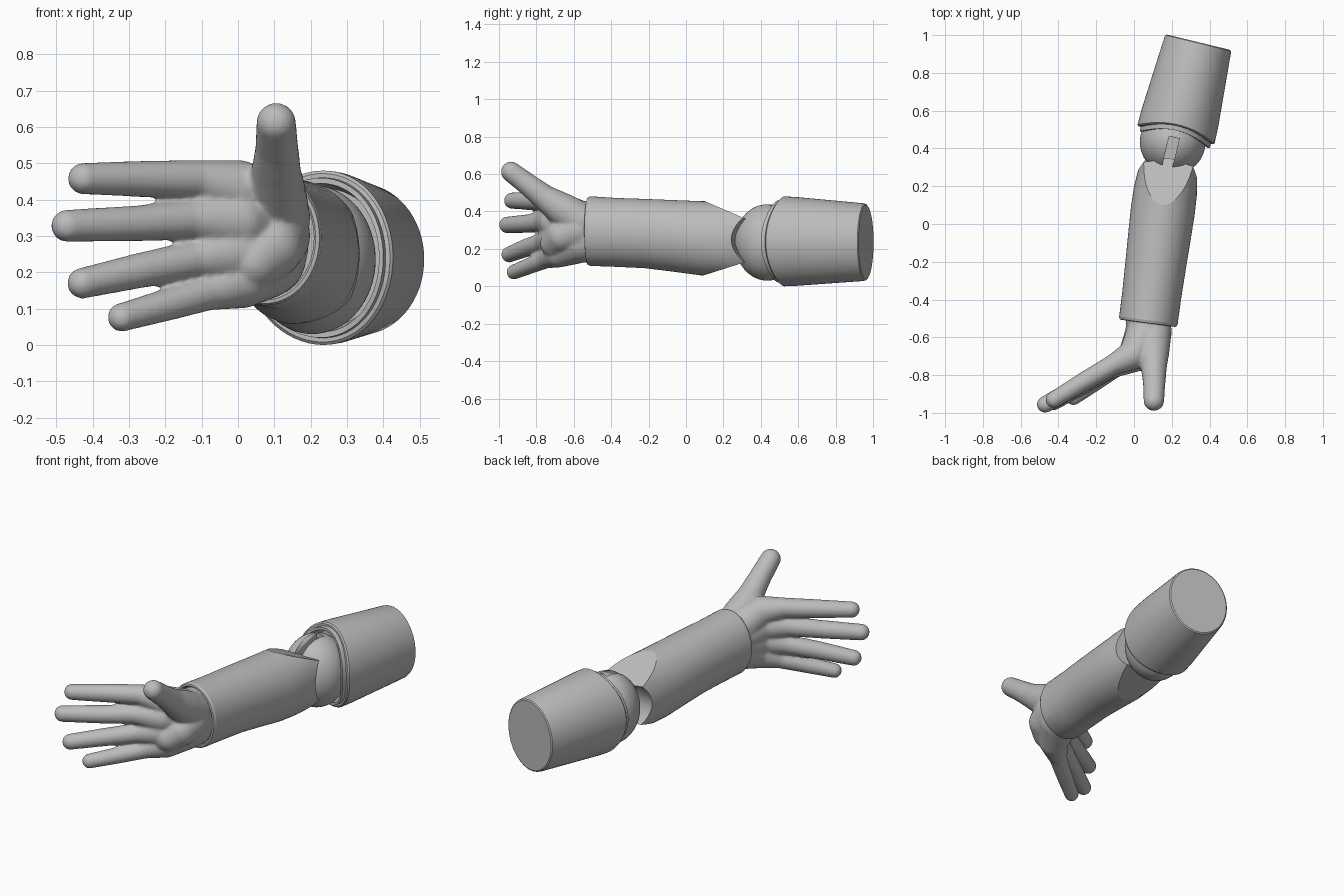
import bpy, bmesh, math
from mathutils import Vector, Matrix

if "Cube" in bpy.data.objects:
    bpy.data.objects.remove(bpy.data.objects["Cube"], do_unlink=True)

grey = bpy.data.materials.new("plain grey")
grey.use_nodes = True
grey.diffuse_color = (0.5, 0.5, 0.5, 1)
grey.node_tree.nodes["Principled BSDF"].inputs["Base Color"].default_value = (0.5, 0.5, 0.5, 1)


def add_object(name, bm, angle=30):
    bmesh.ops.recalc_face_normals(bm, faces=bm.faces)
    mesh = bpy.data.meshes.new(name)
    bm.to_mesh(mesh)
    bm.free()
    mesh.materials.append(grey)
    obj = bpy.data.objects.new(name, mesh)
    bpy.context.collection.objects.link(obj)
    bpy.ops.object.select_all(action="DESELECT")
    obj.select_set(True)
    bpy.context.view_layer.objects.active = obj
    bpy.ops.object.shade_smooth_by_angle(angle=math.radians(angle))
    return obj


def loft(origin, direction, rings, sides=64):
    """Elliptic tube; each ring is (distance, centre z, half width, half height, bow)."""
    axis = Vector((*direction, 0)).normalized()
    across = Vector((axis.y, -axis.x, 0))
    bm = bmesh.new()
    loops = []
    for dist, z, rx, rz, bow in rings:
        loop = []
        for i in range(sides):
            a = math.tau * i / sides
            p = Vector((*origin, z)) + axis * (dist + bow * math.sin(a) ** 2)
            p += across * rx * math.cos(a) + Vector((0, 0, rz * math.sin(a)))
            loop.append(bm.verts.new(p))
        loops.append(loop)
    for lower, upper in zip(loops, loops[1:]):
        for i in range(sides):
            j = (i + 1) % sides
            bm.faces.new((lower[i], lower[j], upper[j], upper[i]))
    for loop, ring in ((loops[0], rings[0]), (loops[-1], rings[-1])):
        hub = bm.verts.new(Vector((*origin, ring[1])) + axis * ring[0])
        for i in range(sides):
            bm.faces.new((loop[i], loop[(i + 1) % sides], hub))
    return bm


# Upper arm: tapered sleeve with an inner lip at the elbow
add_object("upper_arm", loft((0.22, 0.465), (0.236, 0.972), [
    (0.10, 0.24, 0.165, 0.19, 0),
    (-0.02, 0.24, 0.178, 0.205, 0.05),
    (-0.02, 0.24, 0.19, 0.22, 0.05),
    (0.005, 0.24, 0.191, 0.221, 0.05),
    (0.005, 0.24, 0.203, 0.232, 0.05),
    (0.012, 0.24, 0.21, 0.24, 0.05),
    (0.10, 0.24, 0.208, 0.238, 0.02),
    (0.495, 0.236, 0.181, 0.208, 0),
    (0.507, 0.236, 0.178, 0.205, 0),
    (0.512, 0.236, 0.171, 0.198, 0)]))

# Forearm: sleeve with an open wrist and a forked elbow end
bm = loft((0.075, -0.52), (0.13, 0.99), [
    (0.04, 0.295, 0.13, 0.16, 0),
    (0.0, 0.295, 0.135, 0.165, 0),
    (-0.006, 0.295, 0.141, 0.171, 0),
    (-0.004, 0.295, 0.151, 0.181, 0),
    (0.01, 0.295, 0.156, 0.186, 0),
    (0.15, 0.288, 0.157, 0.184, 0),
    (0.30, 0.282, 0.161, 0.185, 0),
    (0.45, 0.27, 0.166, 0.191, 0),
    (0.60, 0.257, 0.17, 0.198, 0),
    (0.70, 0.253, 0.168, 0.2, 0.05),
    (0.79, 0.25, 0.158, 0.2, 0.17)])
for point, normal in (((0, 0.1, 0.455), (0, 0.43, 1)), ((0, 0.1, 0.06), (0, 0.32, -1))):
    cut = bmesh.ops.bisect_plane(bm, geom=bm.verts[:] + bm.edges[:] + bm.faces[:],
                                 plane_co=point, plane_no=normal, clear_outer=True)
    edges = [e for e in cut["geom_cut"] if isinstance(e, bmesh.types.BMEdge)]
    bmesh.ops.contextual_create(bm, geom=edges)
add_object("forearm", bm, 18)

# Elbow joint: ball with a slot cut in its top
bm = bmesh.new()
bmesh.ops.create_uvsphere(bm, u_segments=64, v_segments=32, radius=1,
                          matrix=Matrix.Translation((0.205, 0.435, 0.235))
                          @ Matrix.Diagonal((0.174, 0.174, 0.205, 1)))
elbow = add_object("elbow_joint", bm)
bm = bmesh.new()
bmesh.ops.create_cube(bm, size=1, matrix=Matrix.Translation((0.193, 0.375, 0.42))
                      @ Matrix.Rotation(-0.24, 4, "Z") @ Matrix.Diagonal((0.055, 0.17, 0.24, 1)))
cutter = add_object("slot_cutter", bm)
cutter.hide_render = True
slot = elbow.modifiers.new("slot", "BOOLEAN")
slot.operation = "DIFFERENCE"
slot.object = cutter
bpy.context.view_layer.objects.active = elbow
bpy.ops.object.modifier_apply(modifier="slot")
bpy.data.objects.remove(cutter, do_unlink=True)


# Hand: chains of balls fused into one smooth skin
def chain(bm, stops):
    for a, b in zip(stops, stops[1:]):
        start, end = Vector(a[:3]), Vector(b[:3])
        steps = max(2, math.ceil((end - start).length / 0.015))
        for i in range(steps + 1):
            t = i / steps
            bmesh.ops.create_icosphere(bm, subdivisions=3, radius=a[3] + (b[3] - a[3]) * t,
                                       matrix=Matrix.Translation(start.lerp(end, t)))


bm = bmesh.new()
# Each finger runs from the wrist through palm and knuckle to the tip
chain(bm, [(0.075, -0.51, 0.34, 0.115), (0.075, -0.56, 0.345, 0.11), (0.0, -0.69, 0.43, 0.08),
           (-0.11, -0.745, 0.455, 0.055), (-0.25, -0.825, 0.457, 0.051), (-0.425, -0.93, 0.458, 0.044)])
chain(bm, [(0.075, -0.51, 0.31, 0.12), (0.07, -0.57, 0.31, 0.115), (0.0, -0.70, 0.34, 0.085),
           (-0.13, -0.765, 0.345, 0.055), (-0.27, -0.845, 0.335, 0.05), (-0.47, -0.955, 0.328, 0.045)])
chain(bm, [(0.075, -0.51, 0.27, 0.12), (0.07, -0.57, 0.265, 0.115), (0.0, -0.70, 0.255, 0.08),
           (-0.12, -0.765, 0.235, 0.053), (-0.27, -0.855, 0.205, 0.049), (-0.428, -0.945, 0.17, 0.043)])
chain(bm, [(0.075, -0.51, 0.245, 0.115), (0.07, -0.56, 0.235, 0.11), (0.01, -0.68, 0.18, 0.08),
           (-0.08, -0.75, 0.145, 0.05), (-0.19, -0.83, 0.112, 0.045), (-0.32, -0.92, 0.076, 0.04)])
# Thumb
chain(bm, [(0.1, -0.56, 0.35, 0.1), (0.1, -0.66, 0.41, 0.09), (0.105, -0.75, 0.47, 0.07),
           (0.107, -0.84, 0.54, 0.06), (0.105, -0.935, 0.612, 0.055)])
# Heel of the palm
chain(bm, [(0.095, -0.58, 0.30, 0.105), (0.09, -0.66, 0.27, 0.09), (0.04, -0.7, 0.23, 0.08)])
hand = add_object("hand", bm)
fuse = hand.modifiers.new("fuse", "REMESH")
fuse.mode = "VOXEL"
fuse.voxel_size = 0.008
fuse.use_smooth_shade = True
soften = hand.modifiers.new("soften", "SMOOTH")
soften.factor = 0.5
soften.iterations = 8
